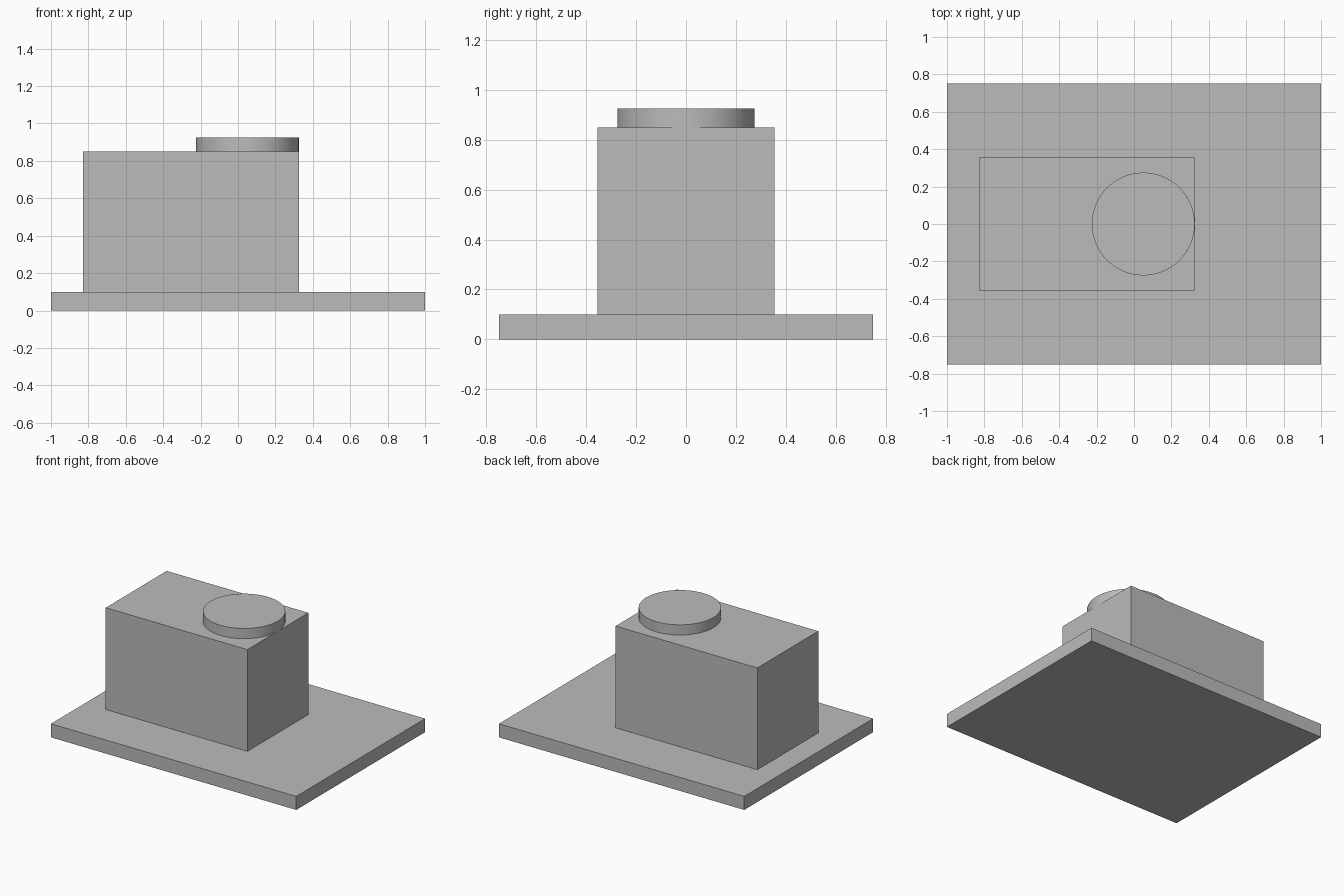
import bpy
import math

default = bpy.data.objects.get("Cube")
if default:
    bpy.data.objects.remove(default, do_unlink=True)

# Single plain grey material
grey = bpy.data.materials.new("plain_grey")
grey.use_nodes = True
colour = (0.5, 0.5, 0.5, 1)
grey.diffuse_color = colour
grey.node_tree.nodes["Principled BSDF"].inputs["Base Color"].default_value = colour


def finish(name):
    obj = bpy.context.object
    obj.name = obj.data.name = name
    obj.data.materials.append(grey)
    return obj


def box(name, x, y, z):
    """Box spanning the given (low, high) range on each axis."""
    spans = (x, y, z)
    bpy.ops.mesh.primitive_cube_add(size=1, location=[(a + b) / 2 for a, b in spans])
    obj = finish(name)
    obj.scale = [b - a for a, b in spans]
    bpy.ops.object.transform_apply(location=False, rotation=False, scale=True)
    return obj


# Flat base plate
base_top, block_top, disc_top = 0.1, 0.85, 0.925
box("base_plate", (-1, 1), (-0.75, 0.75), (0, base_top))

# Main block, set towards one end of the plate
box("main_block", (-0.83, 0.325), (-0.355, 0.355), (base_top, block_top))

# Round disc on top of the block
bpy.ops.mesh.primitive_cylinder_add(
    vertices=64, radius=0.275, depth=disc_top - block_top,
    location=(0.05, 0, (block_top + disc_top) / 2))
finish("top_disc")
bpy.ops.object.shade_smooth_by_angle(angle=math.radians(30))
